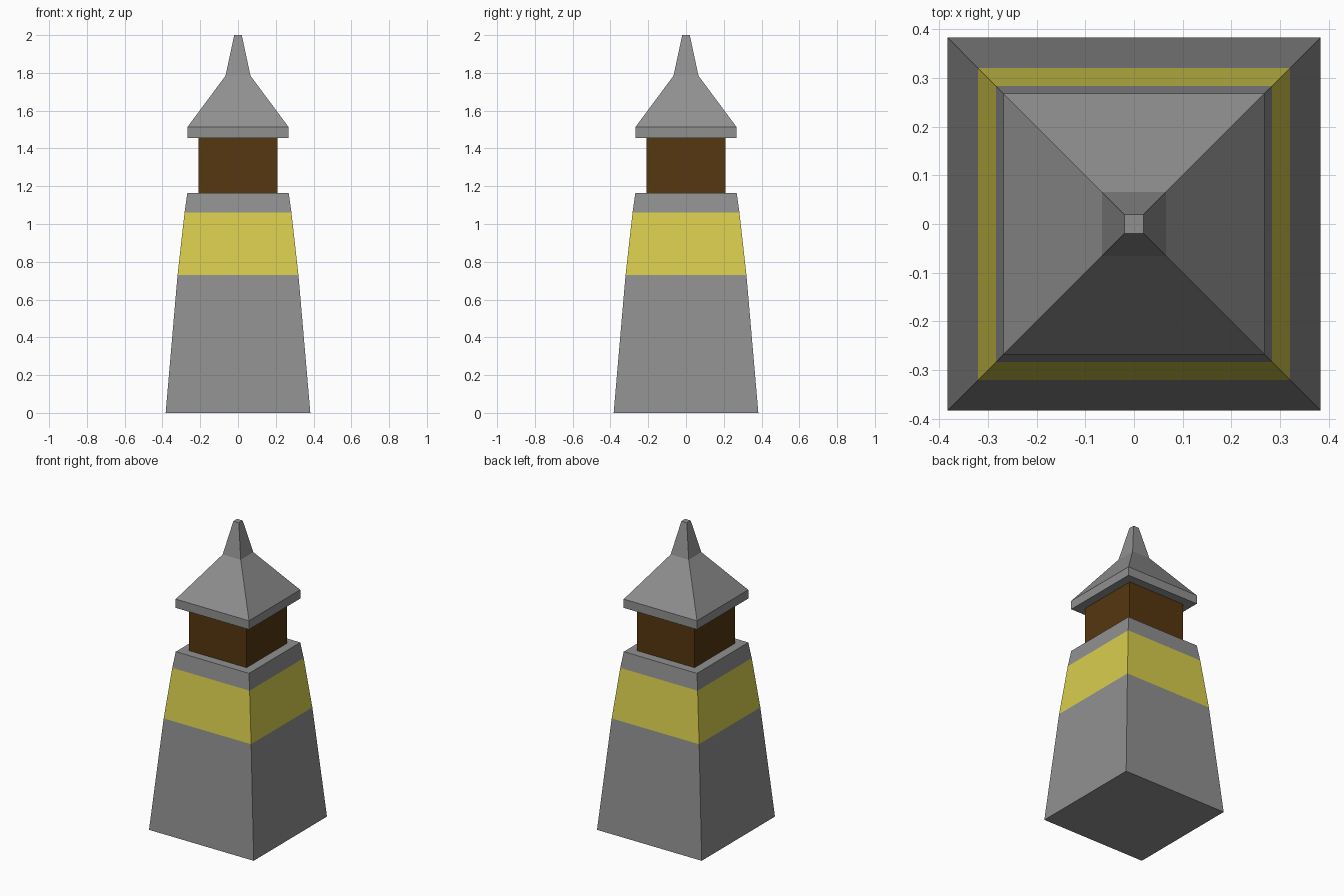
import bpy
import bmesh

default = bpy.data.objects.get("Cube")
if default:
    bpy.data.objects.remove(default, do_unlink=True)


def make_material(name, color):
    mat = bpy.data.materials.new(name)
    mat.use_nodes = True
    mat.diffuse_color = (*color, 1)
    mat.node_tree.nodes["Principled BSDF"].inputs["Base Color"].default_value = (*color, 1)
    return mat


stone = make_material("grey stone", (0.28, 0.28, 0.28))
yellow = make_material("yellow band", (0.69, 0.61, 0.075))
wood = make_material("dark brown", (0.09, 0.038, 0.005))


def square_tower(name, profile, materials, band=None):
    """Stack square rings of (half width, height); band is the tier given the second material."""
    bm = bmesh.new()
    rings = [[bm.verts.new((sx * w, sy * w, z))
              for sx, sy in ((-1, -1), (1, -1), (1, 1), (-1, 1))]
             for w, z in profile]
    bm.faces.new(rings[0][::-1])
    bm.faces.new(rings[-1])
    for tier, (low, high) in enumerate(zip(rings, rings[1:])):
        for i in range(4):
            j = (i + 1) % 4
            face = bm.faces.new((low[i], low[j], high[j], high[i]))
            face.material_index = int(tier == band)
    mesh = bpy.data.meshes.new(name)
    bm.to_mesh(mesh)
    bm.free()
    for mat in materials:
        mesh.materials.append(mat)
    obj = bpy.data.objects.new(name, mesh)
    bpy.context.collection.objects.link(obj)
    return obj


# Tapering body with a painted band
square_tower("tower_body", [(0.383, 0), (0.32, 0.73), (0.283, 1.06), (0.268, 1.165)],
             [stone, yellow], band=1)

# Recessed lantern room
square_tower("lantern_room", [(0.21, 1.165), (0.21, 1.455)], [wood])

# Overhanging roof with eave, slope and blunt spire
square_tower("roof", [(0.268, 1.455), (0.268, 1.513), (0.066, 1.785), (0.02, 2.0)], [stone])
